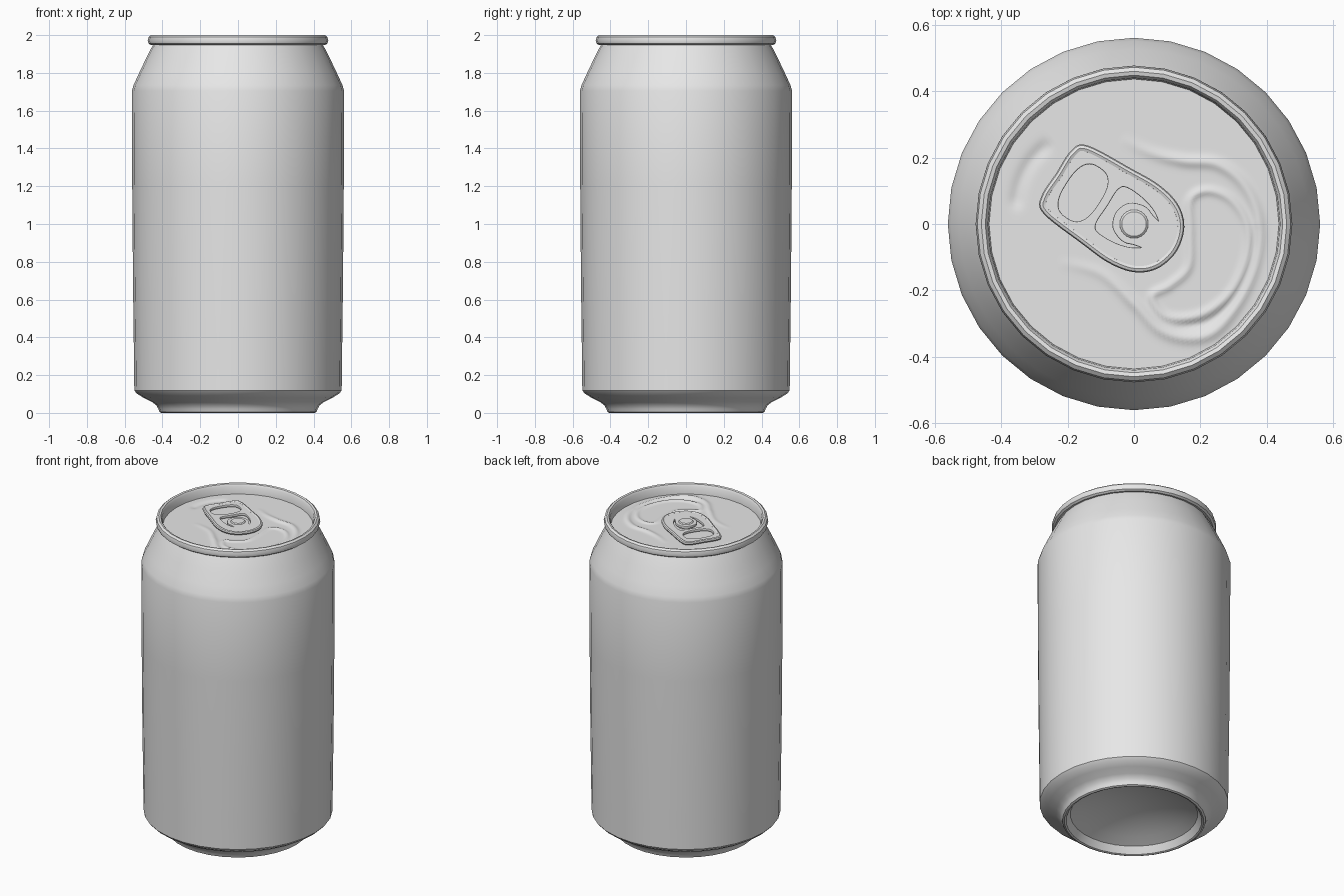
import bpy, bmesh, math
from mathutils import Vector, Matrix
from mathutils.kdtree import KDTree

cube = bpy.data.objects.get("Cube")
if cube:
    bpy.data.objects.remove(cube, do_unlink=True)

metal = bpy.data.materials.new("plain_grey_metal")
metal.use_nodes = True
grey = (0.8, 0.8, 0.8, 1)
metal.diffuse_color = grey
metal.node_tree.nodes["Principled BSDF"].inputs["Base Color"].default_value = grey

LID_Z = 1.937
TAB_ANGLE = math.radians(-33)


def add_object(name, mesh, angle=35):
    obj = bpy.data.objects.new(name, mesh)
    bpy.context.scene.collection.objects.link(obj)
    mesh.materials.clear()
    mesh.materials.append(metal)
    bpy.ops.object.select_all(action='DESELECT')
    obj.select_set(True)
    bpy.context.view_layer.objects.active = obj
    bpy.ops.object.shade_smooth_by_angle(angle=math.radians(angle))
    return obj


def revolve(name, profile, sides, height=None, angle=35):
    """Turn a (radius, z) profile round the z axis; height adds relief."""
    bm = bmesh.new()
    rings = []
    for r, z in profile:
        ring = []
        for k in range(sides):
            a = math.tau * k / sides
            x, y = r * math.cos(a), r * math.sin(a)
            ring.append(bm.verts.new((x, y, z + (height(x, y) if height else 0))))
        rings.append(ring)
    for low, high in zip(rings, rings[1:]):
        for k in range(sides):
            n = (k + 1) % sides
            bm.faces.new((low[k], low[n], high[n], high[k]))
    bmesh.ops.remove_doubles(bm, verts=bm.verts, dist=1e-5)
    mesh = bpy.data.meshes.new(name)
    bm.to_mesh(mesh)
    bm.free()
    return add_object(name, mesh, angle)


def smooth_path(points, closed, steps):
    """Sample a Catmull-Rom curve through 2D points."""
    p = [Vector(q) for q in points]
    n = len(p)
    get = (lambda i: p[i % n]) if closed else (lambda i: p[max(0, min(n - 1, i))])
    out = []
    for i in range(n if closed else n - 1):
        a, b, c, d = (get(i + k) for k in (-1, 0, 1, 2))
        for s in range(steps):
            t = s / steps
            out.append(b + (c - a) * t / 2 + (2 * a - 5 * b + 4 * c - d) * t**2 / 2
                       + (3 * b - a - 3 * c + d) * t**3 / 2)
    return out


# Can body: domed base, foot, wall, shoulder and rolled rim
dome = [(0.37 * i / 6, 0.13 - 0.085 * (i / 6) ** 2) for i in range(7)]
body = dome + [
    (0.385, 0.02), (0.395, 0.004), (0.405, 0), (0.416, 0.005), (0.422, 0.022),
    (0.432, 0.04), (0.455, 0.058), (0.5, 0.08), (0.535, 0.102), (0.549, 0.118),
    (0.551, 0.3), (0.556, 0.7), (0.56, 1.2), (0.562, 1.705),
    (0.553, 1.735), (0.528, 1.79), (0.49, 1.87), (0.457, 1.935), (0.448, 1.95),
    (0.462, 1.948), (0.474, 1.956), (0.478, 1.97), (0.473, 1.99), (0.461, 2),
    (0.449, 1.997), (0.441, 1.985), (0.437, 1.93)]
revolve("can_body", body, 32)

# Lid relief: (path, closed, amplitude, width)
beads = [
    ([(-0.04, 0.26), (0.05, 0.215), (0.15, 0.19), (0.25, 0.18), (0.33, 0.12),
      (0.375, 0.02), (0.37, -0.1), (0.325, -0.22), (0.25, -0.32), (0.17, -0.345),
      (0.08, -0.32), (0, -0.24), (-0.1, -0.15), (-0.23, -0.115)], False, 0.009, 0.016),
    ([(0.17, 0.07), (0.22, 0.1), (0.29, 0.075), (0.34, 0), (0.34, -0.1),
      (0.29, -0.21), (0.2, -0.275), (0.1, -0.28), (0.055, -0.22), (0.11, -0.185),
      (0.165, -0.13), (0.17, -0.03)], True, 0.007, 0.012),
    ([(0.37, 0), (0.355, -0.12), (0.3, -0.23), (0.22, -0.295), (0.12, -0.31)],
     False, -0.006, 0.011),
    ([(-0.25, 0.25), (-0.31, 0.19), (-0.345, 0.12), (-0.36, 0.04)], False, -0.007, 0.02)]
relief = []
for points, closed, amp, width in beads:
    path = smooth_path(points, closed, 30)
    tree = KDTree(len(path))
    for i, q in enumerate(path):
        tree.insert((q.x, q.y, 0), i)
    tree.balance()
    relief.append((tree, len(path), closed, amp, width))


def lid_height(x, y):
    h = 0
    for tree, count, closed, amp, width in relief:
        _, i, dist = tree.find((x, y, 0))
        t = i / count
        fade = 1 if closed else min(1, min(t, 1 - t) / 0.15)
        h += amp * fade * math.exp(-(dist / width) ** 2)
    return h


# Lid panel
RINGS = 54
revolve("lid_panel", [(0.439 * (1 - i / RINGS), LID_Z) for i in range(RINGS + 1)],
        192, lid_height, 60)


def mirrored(half):
    """Close a half outline by mirroring it over its long axis."""
    return half + [(u, -v) for u, v in reversed(half) if v > 0]


def curve_object(name, outlines, z, **settings):
    curve = bpy.data.curves.new(name, 'CURVE')
    for key, value in settings.items():
        setattr(curve, key, value)
    for outline in outlines:
        spline = curve.splines.new('POLY')
        spline.points.add(len(outline) - 1)
        for pt, q in zip(spline.points, outline):
            pt.co = (q[0], q[1], 0, 1)
        spline.use_cyclic_u = True
    temp = bpy.data.objects.new(name + "_path", curve)
    mesh = bpy.data.meshes.new_from_object(temp)
    bpy.data.objects.remove(temp)
    mesh.transform(Matrix.Translation((0, 0, z)) @ Matrix.Rotation(TAB_ANGLE, 4, 'Z'))
    mesh.name = name
    return add_object(name, mesh)


# Pull tab: plate with finger hole and a curved slot round the rivet
outline = smooth_path(mirrored([
    (-0.28, 0), (-0.28, 0.085), (-0.25, 0.122), (-0.1, 0.135), (0, 0.14),
    (0.08, 0.122), (0.132, 0.075), (0.152, 0)]), True, 6)
slot = smooth_path(mirrored([
    (-0.1, 0), (-0.1, 0.06), (-0.08, 0.083), (-0.02, 0.082), (0.03, 0.068),
    (0.062, 0.046), (0.035, 0.05), (0, 0.06), (-0.045, 0.043), (-0.062, 0)]), True, 5)


def squircle(a):
    c, s = math.cos(a), math.sin(a)
    return (-0.18 + 0.06 * math.copysign(abs(c) ** 0.75, c),
            -0.005 + 0.093 * math.copysign(abs(s) ** 0.75, s))


finger_hole = [squircle(math.tau * k / 40) for k in range(40)]
inset = [(-0.06 + (q.x + 0.06) * 0.95, q.y * 0.92) for q in outline]
curve_object("pull_tab_plate", [inset, finger_hole, slot], LID_Z + 0.019,
             dimensions='2D', fill_mode='BOTH', extrude=0.005,
             bevel_depth=0.003, bevel_resolution=1)

# Rolled edge of the pull tab
curve_object("pull_tab_rolled_edge", [inset], LID_Z + 0.019,
             dimensions='3D', bevel_depth=0.0115, bevel_resolution=2)

# Rivet
revolve("rivet", [(0.05, LID_Z - 0.002), (0.044, LID_Z + 0.01), (0.043, LID_Z + 0.028),
                  (0.037, LID_Z + 0.033), (0, LID_Z + 0.034)], 24)
